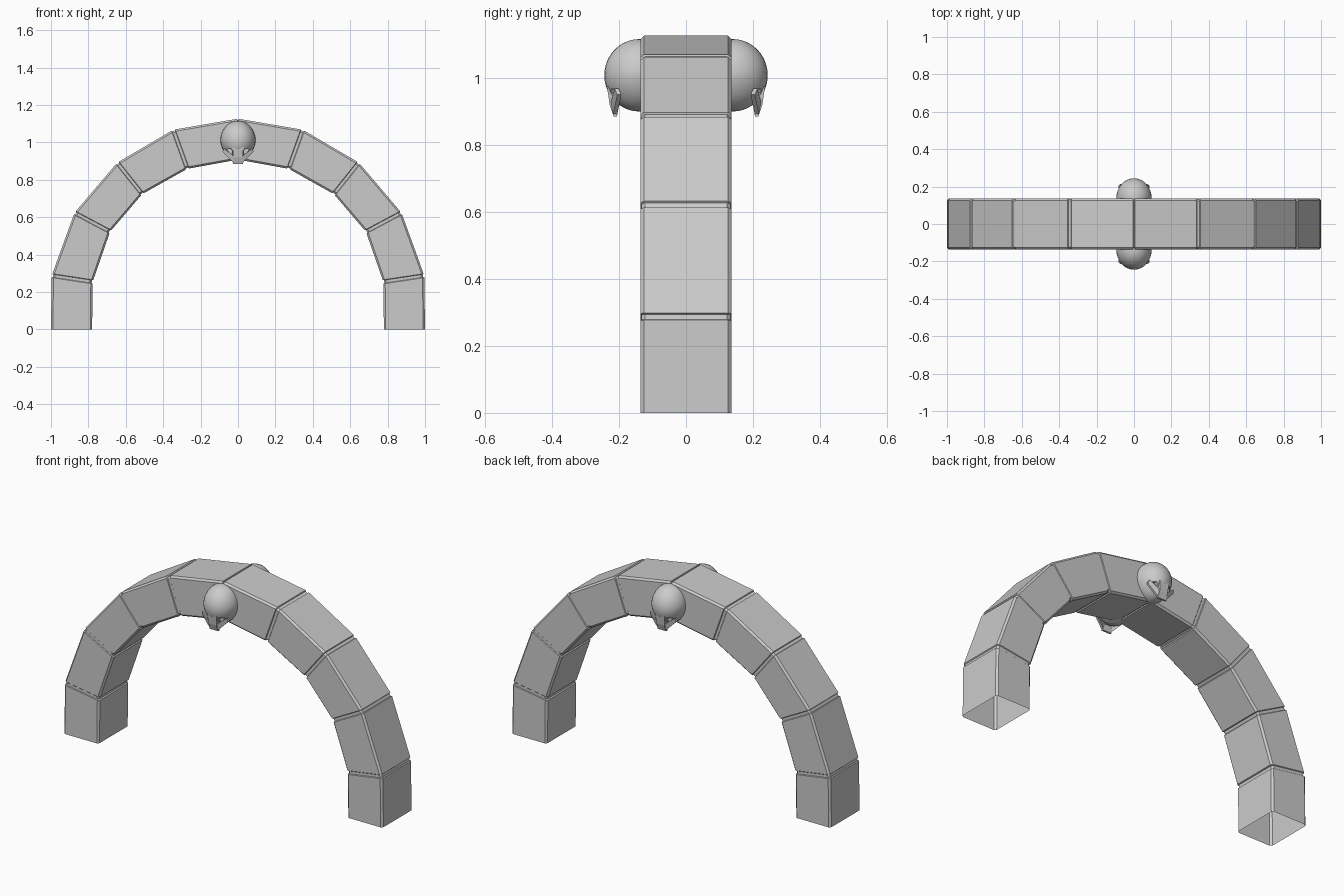
import bpy, bmesh, math
from mathutils import Vector

cube = bpy.data.objects.get("Cube")
if cube:
    bpy.data.objects.remove(cube, do_unlink=True)

stone = bpy.data.materials.new("grey stone")
stone.use_nodes = True
stone.diffuse_color = (0.6, 0.6, 0.6, 1)
stone.node_tree.nodes["Principled BSDF"].inputs["Base Color"].default_value = (0.6, 0.6, 0.6, 1)


def make_object(name, bm):
    bmesh.ops.recalc_face_normals(bm, faces=bm.faces)
    mesh = bpy.data.meshes.new(name)
    bm.to_mesh(mesh)
    bm.free()
    mesh.materials.append(stone)
    obj = bpy.data.objects.new(name, mesh)
    bpy.context.collection.objects.link(obj)
    return obj


# Arch: joints as (outer, inner) points in the x-z plane, right foot to crown
HALF = 0.136
half_joints = [((1, 0), (0.78, 0)), ((0.996, 0.288), (0.777, 0.255)),
               ((0.874, 0.624), (0.684, 0.523)), ((0.646, 0.892), (0.512, 0.724)),
               ((0.346, 1.068), (0.271, 0.859)), ((0, 1.127), (0, 0.908))]
joints = [(Vector(o), Vector(i)) for o, i in half_joints]
joints += [(Vector((-o.x, o.y)), Vector((-i.x, i.y))) for o, i in reversed(joints[:-1])]


def add_ring(bm, outer, inner, shrink):
    """Chamfered rectangular cross-section between the two points."""
    axis = (outer - inner).normalized()
    o, i = outer - axis * shrink, inner + axis * shrink
    h, c = HALF - shrink * 0.6, 0.01
    corners = [(o, h - c), (o - axis * c, h), (i + axis * c, h), (i, h - c)]
    corners += [(p, -y) for p, y in reversed(corners)]
    return [bm.verts.new((p.x, y, p.y)) for p, y in corners]


# Every block is lofted, with a shallow groove at each joint; the feet stay open
bm = bmesh.new()
rings = []
last = len(joints) - 1
for k, (outer, inner) in enumerate(joints):
    if k in (0, last):
        rings.append(add_ring(bm, outer, inner, 0))
        continue
    gap = 0.005 if k == last // 2 else 0.011

    def toward(target, amount):
        o2, i2 = joints[target]
        return (outer + (o2 - outer).normalized() * amount,
                inner + (i2 - inner).normalized() * amount)

    for target, amount, shrink in ((k - 1, gap, 0), (k - 1, gap * 0.7, 0.006),
                                   (k + 1, gap * 0.7, 0.006), (k + 1, gap, 0)):
        rings.append(add_ring(bm, *toward(target, amount), shrink))
for a, b in zip(rings, rings[1:]):
    for j in range(len(a)):
        n = (j + 1) % len(a)
        bm.faces.new((a[j], a[n], b[n], b[j]))
make_object("arch_blocks", bm)


def prism(bm, front, back):
    """Solid between two matching outlines."""
    f = [bm.verts.new(p) for p in front]
    b = [bm.verts.new(p) for p in back]
    bm.faces.new(f)
    bm.faces.new(b)
    for j in range(len(f)):
        n = (j + 1) % len(f)
        bm.faces.new((f[j], f[n], b[n], b[j]))


# Skull ornament on both faces of the arch
for side, label in ((-1, "front"), (1, "back")):
    bm = bmesh.new()
    bmesh.ops.create_uvsphere(bm, u_segments=32, v_segments=20, radius=1)
    for v in bm.verts:
        x, y, z = v.co
        taper = 1 + 0.12 * min(z, 0)
        v.co = (x * 0.094 * taper, side * 0.14 + y * 0.104, 1.008 + z * 0.108)
    cranium = make_object(label + "_skull_cranium", bm)

    # Eye sockets cut below the brow
    bm = bmesh.new()
    for s in (-1, 1):
        outline = [(0.03, 0.955), (0.04, 0.968), (0.1, 0.96), (0.1, 0.92), (0.035, 0.9)]
        prism(bm, [(s * x, side * 0.3, z) for x, z in outline],
              [(s * x, side * 0.203, z) for x, z in outline])
    cutter = make_object(label + "_socket_cutter", bm)
    cutter.hide_render = True
    cutter.hide_set(True)
    cut = cranium.modifiers.new("sockets", 'BOOLEAN')
    cut.operation = 'DIFFERENCE'
    cut.solver = 'EXACT'
    cut.object = cutter

    # Nose and upper jaw wedge
    bm = bmesh.new()
    rows = [(0.03, 0.975, 0.236), (0.024, 0.92, 0.228), (0.027, 0.885, 0.216)]
    for (w1, z1, y1), (w2, z2, y2) in zip(rows, rows[1:]):
        prism(bm, [(-w1, side * y1, z1), (w1, side * y1, z1),
                   (w2, side * y2, z2), (-w2, side * y2, z2)],
              [(-w1, side * 0.2, z1), (w1, side * 0.2, z1),
               (w2, side * 0.206, z2), (-w2, side * 0.206, z2)])
    # Cheekbones sloping from the jaw out to the temples
    for s in (-1, 1):
        front = [(0.02, 0.225, 0.925), (0.075, 0.213, 0.968),
                 (0.083, 0.205, 0.95), (0.024, 0.218, 0.89)]
        prism(bm, [(s * x, side * y, z) for x, y, z in front],
              [(s * x, side * (y - 0.012), z) for x, y, z in front])
    make_object(label + "_skull_face", bm)

    bpy.ops.object.select_all(action='DESELECT')
    cranium.select_set(True)
    bpy.context.view_layer.objects.active = cranium
    bpy.ops.object.modifier_apply(modifier="sockets")
    bpy.data.objects.remove(cutter, do_unlink=True)
    bpy.ops.object.shade_smooth_by_angle(angle=math.radians(30))
